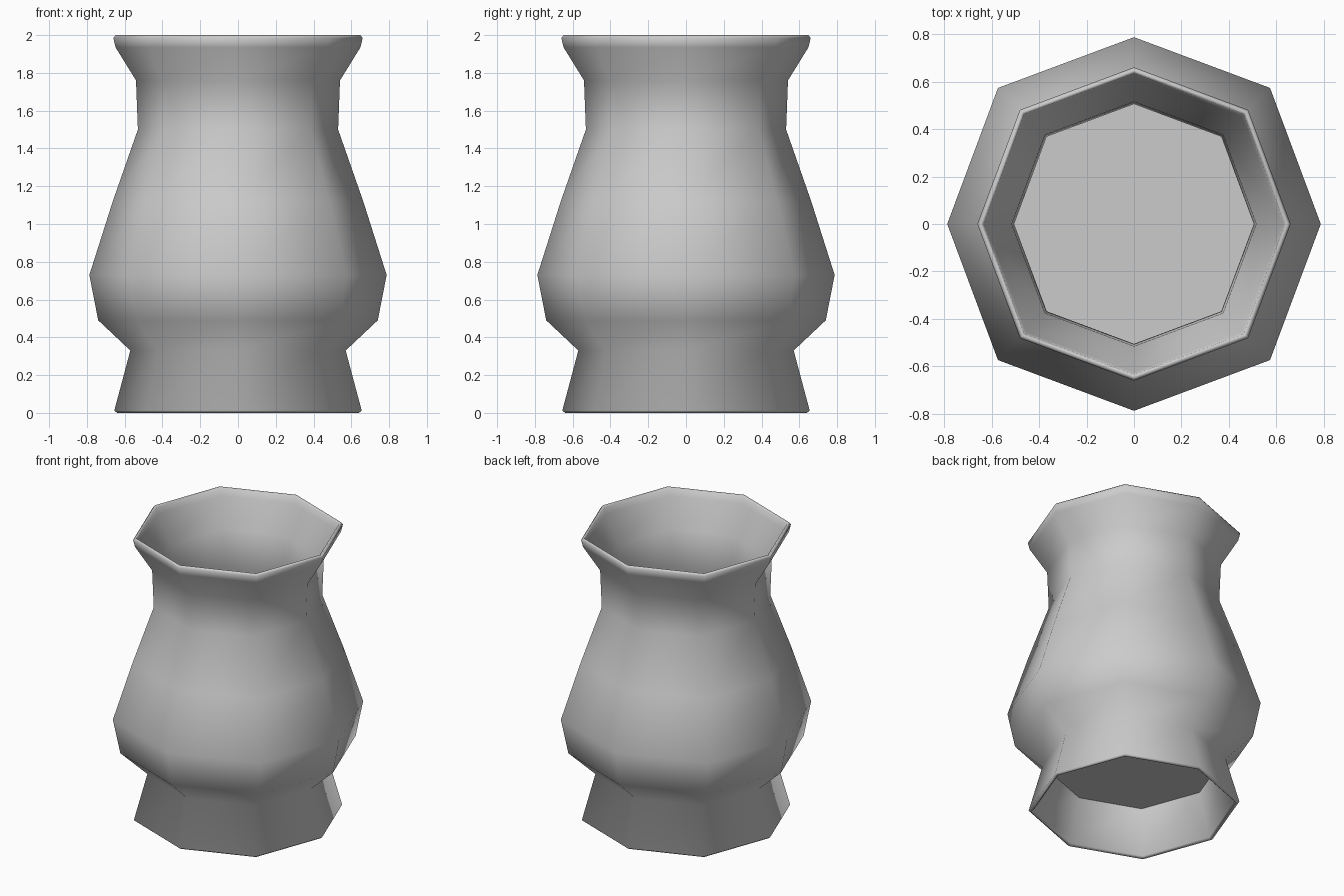
import bpy, bmesh, math

if "Cube" in bpy.data.objects:
    bpy.data.objects.remove(bpy.data.objects["Cube"])

SIDES = 8
# Continuous wall section: under the floor, down the hollow foot, up the outside,
# over the rim and down the inside to the floor (radius, height)
profile = [
    (0.545, 0.315), (0.625, 0.015), (0.64, 0.0), (0.655, 0.012),   # hollow foot
    (0.57, 0.33), (0.74, 0.49), (0.787, 0.73), (0.663, 1.12),      # belly
    (0.53, 1.50), (0.54, 1.76), (0.648, 1.935),                    # neck and flare
    (0.66, 1.985), (0.648, 2.0), (0.635, 1.99), (0.625, 1.945),    # rounded rim
    (0.515, 1.765), (0.505, 1.50), (0.638, 1.11),                  # inside neck
    (0.761, 0.73), (0.718, 0.505), (0.55, 0.345),                  # inside belly
]


def ring(bm, r, z):
    verts = []
    for i in range(SIDES):
        a = 2 * math.pi * i / SIDES
        k = r * (1.03 if i % 2 else 1.0)  # diagonal corners sit slightly further out
        verts.append(bm.verts.new((k * math.cos(a), k * math.sin(a), z)))
    return verts


bm = bmesh.new()
rings = [ring(bm, r, z) for r, z in profile]

# Smooth-shaded wall
for lower, upper in zip(rings, rings[1:]):
    for i in range(SIDES):
        j = (i + 1) % SIDES
        bm.faces.new((lower[i], lower[j], upper[j], upper[i])).smooth = True

# Flat floor, underside and top
bm.faces.new(rings[0][::-1])
bm.faces.new(rings[-1])
bmesh.ops.recalc_face_normals(bm, faces=bm.faces[:])

mesh = bpy.data.meshes.new("vase")
bm.to_mesh(mesh)
bm.free()
vase = bpy.data.objects.new("vase", mesh)
bpy.context.collection.objects.link(vase)
